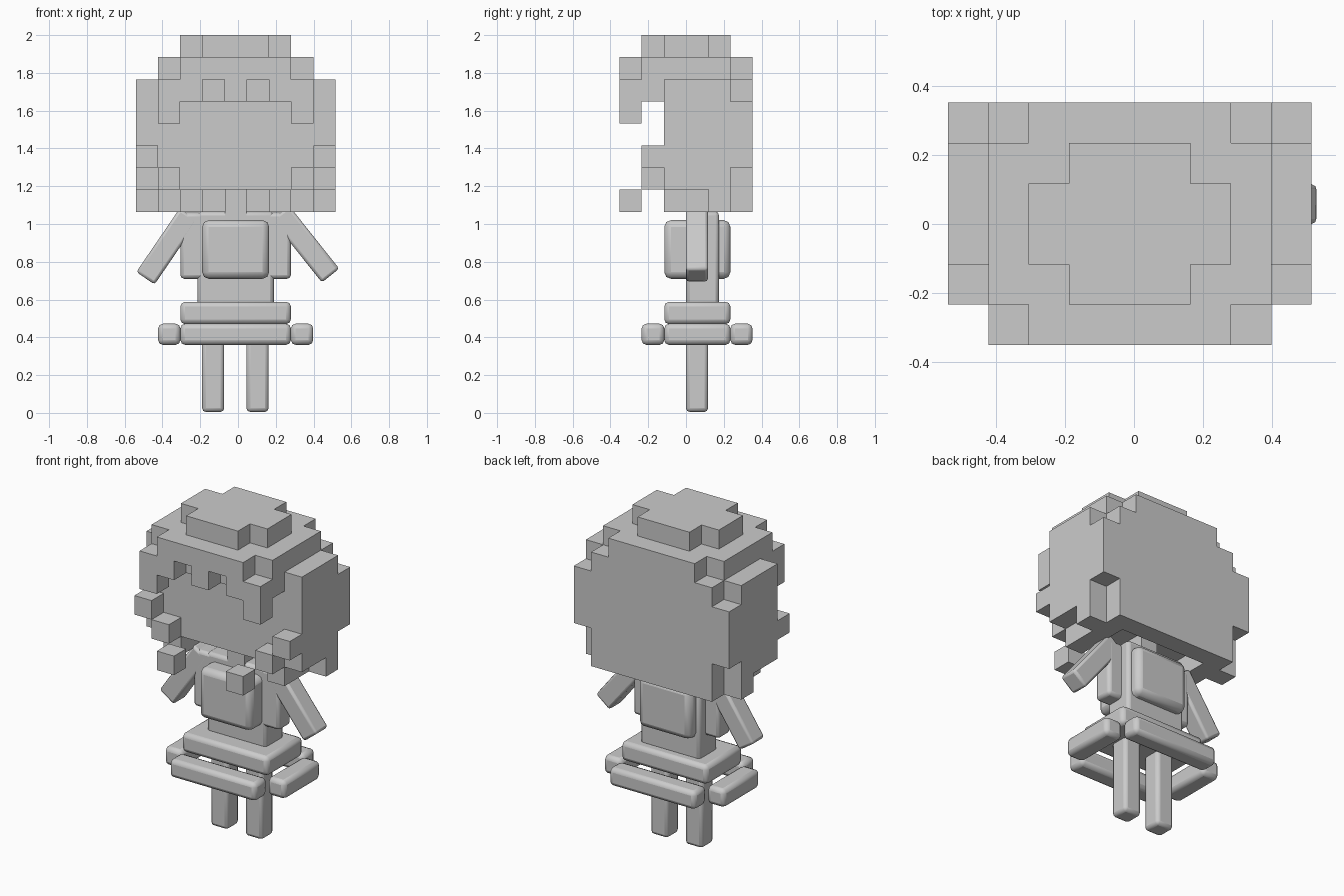
import bpy, bmesh, math
from mathutils import Matrix, Vector

if "Cube" in bpy.data.objects:
    bpy.data.objects.remove(bpy.data.objects["Cube"])

U = 0.1175                      # block size
X0, Y0, ZTOP = -0.541, -0.352, 2.0

grey = bpy.data.materials.new("plain grey")
grey.diffuse_color = (0.6, 0.6, 0.6, 1)
grey.use_nodes = True
grey.node_tree.nodes["Principled BSDF"].inputs["Base Color"].default_value = grey.diffuse_color


def finish(name, bm, bevel=0.0):
    me = bpy.data.meshes.new(name)
    bmesh.ops.recalc_face_normals(bm, faces=bm.faces[:])
    bm.to_mesh(me)
    bm.free()
    ob = bpy.data.objects.new(name, me)
    bpy.context.collection.objects.link(ob)
    me.materials.append(grey)
    if bevel:
        mod = ob.modifiers.new("soft edges", 'BEVEL')
        mod.width, mod.segments = bevel, 2
        bpy.ops.object.select_all(action='DESELECT')
        ob.select_set(True)
        bpy.context.view_layer.objects.active = ob
        bpy.ops.object.shade_smooth_by_angle(angle=math.radians(50))
    return ob


def box(name, x, y, z, bevel=0.0, taper=1.0):
    bm = bmesh.new()
    bmesh.ops.create_cube(bm, size=1)
    for v in bm.verts:
        k = taper if v.co.z < 0 else 1.0
        v.co = Vector(((x[0] + x[1]) / 2 + v.co.x * k * (x[1] - x[0]),
                       (y[0] + y[1]) / 2 + v.co.y * (y[1] - y[0]),
                       (z[0] + z[1]) / 2 + v.co.z * (z[1] - z[0])))
    return finish(name, bm, bevel)


def blocks(name, cells):
    """Outer skin of a set of (column, row, layer) blocks, layers counted down."""
    bm = bmesh.new()
    for c in cells:
        for axis in range(3):
            for s in (0, 1):
                n = list(c)
                n[axis] += 2 * s - 1
                if tuple(n) in cells:
                    continue
                a, b = (axis + 1) % 3, (axis + 2) % 3
                vs = []
                for p, q in ((0, 0), (1, 0), (1, 1), (0, 1)):
                    k = list(c)
                    k[axis] += s
                    k[a] += p
                    k[b] += q
                    vs.append(bm.verts.new((X0 + k[0] * U, Y0 + k[1] * U, ZTOP - k[2] * U * 0.995)))
                if not s:
                    vs.reverse()
                bm.faces.new(vs[::-1])   # layers run downward, so winding flips
    bmesh.ops.remove_doubles(bm, verts=bm.verts[:], dist=1e-4)
    return finish(name, bm)


def fill(cells, xs, ys, zs):
    cells.update((x, y, z) for x in xs for y in ys for z in zs)


# Hair: crown, cap, fringe, back, side panels
hair = set()
fill(hair, range(2, 7), (2, 3), (0,))
fill(hair, range(3, 6), range(1, 5), (0,))
fill(hair, range(2, 7), range(0, 6), (1,))
fill(hair, range(1, 8), range(1, 5), (1,))
fill(hair, range(1, 8), range(1, 6), (2,))
fill(hair, (1, 2, 4, 6, 7), (0,), (2,))
fill(hair, (1, 7), (0,), (3,))
fill(hair, range(1, 8), range(2, 6), range(3, 7))
fill(hair, range(1, 8), (5,), (7,))
for side, inner in ((0, 1), (8, 7)):
    fill(hair, (side,), range(2, 5), range(2, 7))
    fill(hair, (side,), (5,), range(3, 6))
    fill(hair, (side,), (4,), (7,))
    fill(hair, (inner,), range(2, 6), (7,))
    fill(hair, (side,), (1,), (5,))
blocks("head_and_hair", hair)

# Loose curls hanging in front
for i, (col, row, layer) in enumerate(((1, 1, 6), (7, 1, 6), (2, 0, 7), (6, 0, 7))):
    blocks("curl_%d" % i, {(col, row, layer)})

# Body
box("neck", (-0.07, 0.045), (0, 0.117), (1.0, 1.2))
box("torso", (-0.215, 0.19), (0.0, 0.175), (0.57, 1.065), 0.02)
box("chest", (-0.19, 0.165), (-0.115, 0.235), (0.71, 1.02), 0.035)
box("shoulder_left", (-0.305, -0.17), (0, 0.117), (0.71, 1.06), 0.02)
box("shoulder_right", (0.145, 0.28), (0, 0.117), (0.71, 1.06), 0.02)

# Skirt: waist block and a ring of four bars
box("waist", (-0.305, 0.28), (-0.115, 0.235), (0.47, 0.588), 0.025)
HEM = (0.36, 0.472)
box("hem_front", (-0.305, 0.28), (-0.235, -0.115), HEM, 0.025)
box("hem_back", (-0.305, 0.28), (0.235, 0.352), HEM, 0.025)
box("hem_left", (-0.423, -0.305), (-0.115, 0.235), HEM, 0.025)
box("hem_right", (0.28, 0.398), (-0.115, 0.235), HEM, 0.025)

# Legs
for name, x in (("leg_left", -0.19), ("leg_right", 0.045)):
    box(name, (x, x + 0.117), (0, 0.117), (0.005, 0.5), 0.02)

# Arms: boxes leaning out from the shoulders
for name, hand, top in (("arm_left", (-0.49, 0.713), (-0.26, 1.05)),
                        ("arm_right", (0.49, 0.727), (0.225, 1.06))):
    h, t = Vector((hand[0], 0.058, hand[1])), Vector((top[0], 0.058, top[1]))
    d = t - h
    rot = Matrix.Rotation(math.atan2(d.x, d.z), 4, 'Y')
    bm = bmesh.new()
    bmesh.ops.create_cube(bm, size=1, matrix=Matrix.Translation((h + t) / 2) @ rot
                          @ Matrix.Diagonal((0.117, 0.117, d.length, 1)))
    finish(name, bm, 0.015)
